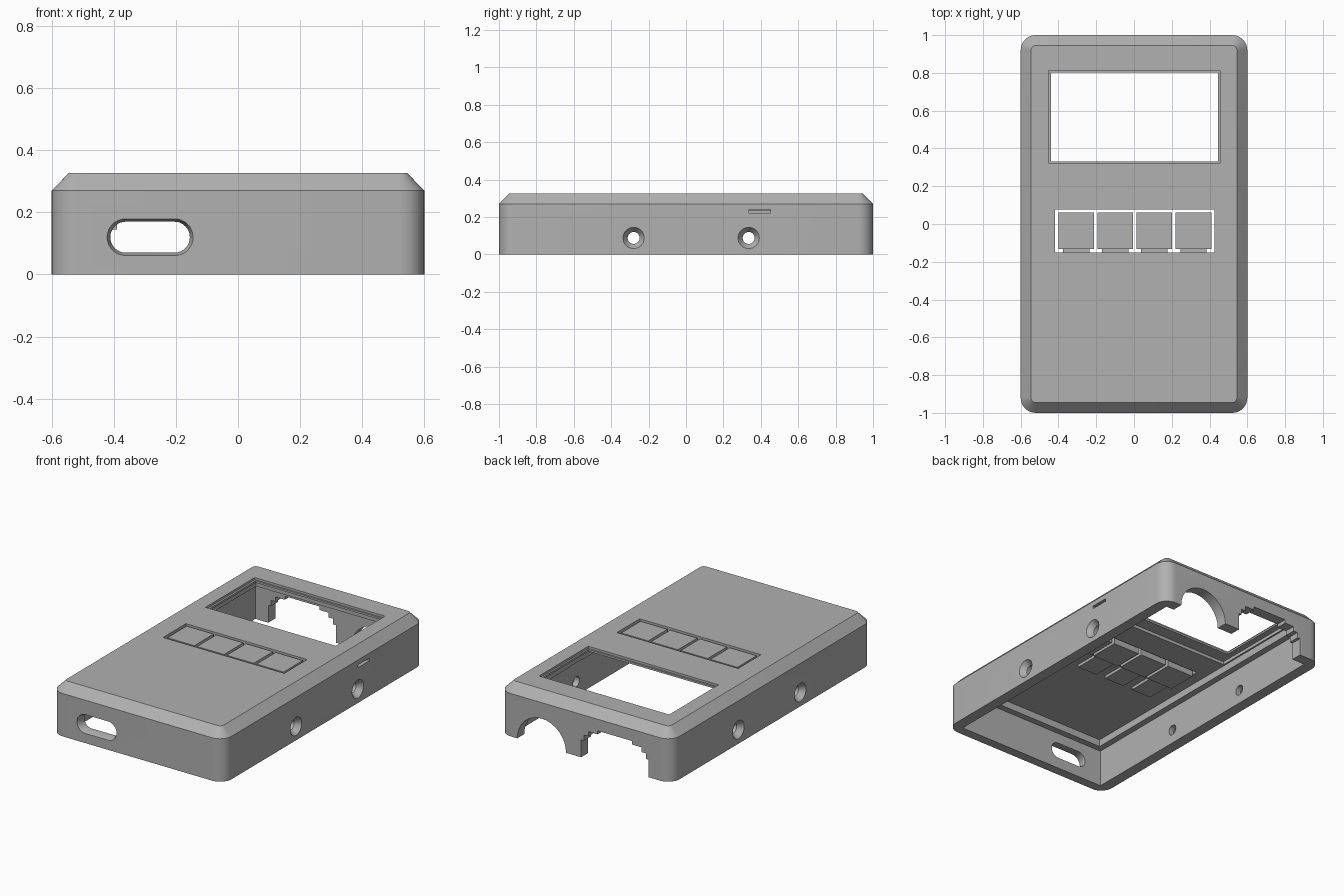
import bpy, bmesh, math

cube = bpy.data.objects.get("Cube")
if cube:
    bpy.data.objects.remove(cube, do_unlink=True)

grey = bpy.data.materials.new("matte grey")
grey.use_nodes = True
colour = (0.44, 0.44, 0.44, 1)
grey.diffuse_color = colour
grey.node_tree.nodes["Principled BSDF"].inputs["Base Color"].default_value = colour


def ring(cu, cv, hu, hv, r=0.0):
    """Rounded rectangle outline, a circle when r equals both half sizes."""
    steps = 8 if r else 0
    pts = []
    for quarter, (su, sv) in enumerate([(1, 1), (-1, 1), (-1, -1), (1, -1)]):
        for i in range(steps + 1):
            a = math.pi / 2 * (quarter + (i / steps if steps else 0))
            pts.append((cu + su * (hu - r) + r * math.cos(a),
                        cv + sv * (hv - r) + r * math.sin(a)))
    return pts


def loft(name, axis, sections):
    """Skin outlines placed along an axis; each section is (position, ring)."""
    place = {"X": lambda p, u, v: (p, u, v),
             "Y": lambda p, u, v: (u, p, v),
             "Z": lambda p, u, v: (u, v, p)}[axis]
    bm = bmesh.new()
    rows = [[bm.verts.new(place(p, u, v)) for u, v in pts] for p, pts in sections]
    n = len(rows[0])
    for low, high in zip(rows, rows[1:]):
        for i in range(n):
            j = (i + 1) % n
            bm.faces.new((low[i], low[j], high[j], high[i]))
    bm.faces.new(rows[0])
    bm.faces.new(rows[-1])
    bmesh.ops.remove_doubles(bm, verts=bm.verts, dist=1e-5)
    bmesh.ops.recalc_face_normals(bm, faces=bm.faces)
    mesh = bpy.data.meshes.new(name)
    bm.to_mesh(mesh)
    bm.free()
    mesh.materials.append(grey)
    obj = bpy.data.objects.new(name, mesh)
    bpy.context.collection.objects.link(obj)
    return obj


def box(name, x0, x1, y0, y1, z0, z1):
    outline = ring((x0 + x1) / 2, (y0 + y1) / 2, (x1 - x0) / 2, (y1 - y0) / 2)
    return loft(name, "Z", [(z0, outline), (z1, outline)])


# Outer case with rounded corners and a bevelled top edge
case = loft("case_shell", "Z", [(0, ring(0, 0, 0.6, 1, 0.08)),
                                (0.27, ring(0, 0, 0.6, 1, 0.08)),
                                (0.326, ring(0, 0, 0.545, 0.945, 0.025))])

# Hollow interior, stepped in under the bevel, thinner above the screen
cutters = [box("main_cavity", -0.53, 0.53, -0.94, 0.93, -0.1, 0.235),
           box("upper_cavity", -0.49, 0.49, -0.9, 0.88, 0.2, 0.28),
           box("screen_pocket", -0.48, 0.48, 0.25, 0.87, 0.22, 0.3)]

# Screen window with a slim lip, and the button opening
cutters += [box("window_rim", -0.452, 0.455, 0.322, 0.812, 0.312, 0.4),
            box("window_hole", -0.44, 0.445, 0.332, 0.802, 0.2, 0.36),
            box("button_opening", -0.417, 0.427, -0.15, 0.077, 0.2, 0.4)]

# Charging port with a flared mouth
cutters.append(loft("port_hole", "Y", [
    (-1.02, ring(-0.283, 0.12, 0.147, 0.066, 0.066)),
    (-0.975, ring(-0.283, 0.12, 0.128, 0.05, 0.05)),
    (-0.85, ring(-0.283, 0.12, 0.128, 0.05, 0.05))]))

# Countersunk screw holes on both long sides
for side in (-1, 1):
    for y in (-0.28, 0.335):
        cutters.append(loft("screw_hole", "X", [
            (side * 0.61, ring(y, 0.088, 0.064, 0.064, 0.064)),
            (side * 0.565, ring(y, 0.088, 0.032, 0.032, 0.032)),
            (side * 0.4, ring(y, 0.088, 0.032, 0.032, 0.032))]))

# Card slot on one side
cutters.append(box("card_slot", 0.45, 0.7, 0.338, 0.452, 0.222, 0.239))

# Round and stepped notches in the back wall
arch = ring(0.305, 0, 0.17, 0.17, 0.17)
cutters.append(loft("round_notch", "Y", [(0.8, arch), (1.1, arch)]))
for half, top in [(0.235, 0.11), (0.215, 0.145), (0.185, 0.175), (0.12, 0.197)]:
    cutters.append(box("stepped_notch", -0.205 - half, -0.205 + half,
                       0.81, 1.12, -0.05 - half / 10, top))

for cutter in cutters:
    cutter.hide_render = True
    mod = case.modifiers.new(cutter.name, "BOOLEAN")
    mod.operation = "DIFFERENCE"
    mod.solver = "EXACT"
    mod.object = cutter
bpy.context.view_layer.update()
cut_mesh = bpy.data.meshes.new_from_object(
    case.evaluated_get(bpy.context.evaluated_depsgraph_get()))
case.modifiers.clear()
case.data = cut_mesh
for cutter in cutters:
    bpy.data.objects.remove(cutter, do_unlink=True)

# Four push buttons, each on a springy arm under the roof
for i in range(4):
    x = -0.306 + i * 0.207
    box(f"button_{i + 1}", x - 0.094, x + 0.094, -0.132, 0.06, 0.255, 0.322)
    box(f"button_arm_{i + 1}", x - 0.07, x + 0.07, -0.3, -0.1, 0.262, 0.281)

bpy.ops.object.select_all(action="DESELECT")
case.select_set(True)
bpy.context.view_layer.objects.active = case
bpy.ops.object.shade_smooth_by_angle(angle=math.radians(30))
